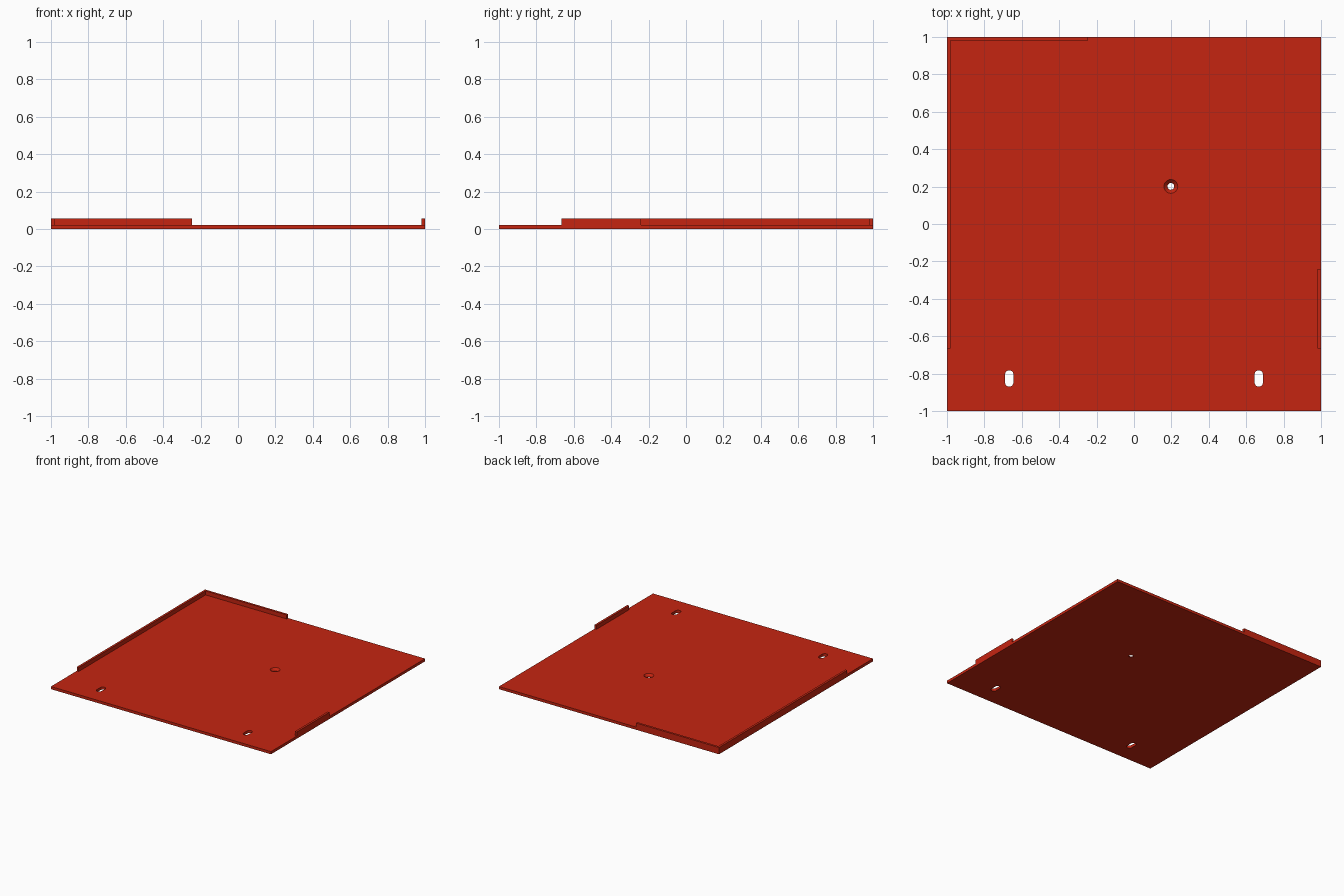
import bpy
import bmesh
from math import pi, cos, sin

cube = bpy.data.objects.get("Cube")
if cube:
    bpy.data.objects.remove(cube, do_unlink=True)

THICK, TOP, WALL = 0.022, 0.055, 0.018
FRONT_STOP = -0.665

red = bpy.data.materials.new("red")
red.use_nodes = True
colour = (0.56, 0.018, 0.0055, 1)
red.diffuse_color = colour
red.node_tree.nodes["Principled BSDF"].inputs["Base Color"].default_value = colour


def loft(name, rings):
    """Closed solid through matching rings of points, bottom to top."""
    bm = bmesh.new()
    loops = [[bm.verts.new(p) for p in ring] for ring in rings]
    n = len(loops[0])
    bm.faces.new(loops[0][::-1])
    bm.faces.new(loops[-1])
    for low, high in zip(loops, loops[1:]):
        for i in range(n):
            j = (i + 1) % n
            bm.faces.new((low[i], low[j], high[j], high[i]))
    bmesh.ops.recalc_face_normals(bm, faces=bm.faces)
    mesh = bpy.data.meshes.new(name)
    bm.to_mesh(mesh)
    bm.free()
    mesh.materials.append(red)
    obj = bpy.data.objects.new(name, mesh)
    bpy.context.collection.objects.link(obj)
    return obj


def prism(name, outline, z0, z1):
    return loft(name, [[(x, y, z) for x, y in outline] for z in (z0, z1)])


def circle(x, y, r, z, n=32):
    return [(x + r * cos(2 * pi * i / n), y + r * sin(2 * pi * i / n), z)
            for i in range(n)]


def slot(x, y, r, half, n=12):
    """Upright slot outline with round ends."""
    return [(x + r * cos(side * pi + pi * i / n),
             y + (half if side == 0 else -half) + r * sin(side * pi + pi * i / n))
            for side in (0, 1) for i in range(n + 1)]


# Base plate
plate = prism("base_plate", [(-1, -1), (1, -1), (1, 1), (-1, 1)], 0, THICK)

# Two slots and a countersunk hole
cutters = [prism("slot_cutter", slot(s * 0.667, -0.826, 0.022, 0.022), -0.1, 0.1)
           for s in (-1, 1)]
cutters.append(loft("countersink_cutter", [
    circle(0.197, 0.201, r, z)
    for r, z in ((0.018, -0.1), (0.018, 0.003), (0.037, THICK), (0.037, 0.1))]))

for cutter in cutters:
    cutter.hide_render = True
    mod = plate.modifiers.new("cut", "BOOLEAN")
    mod.operation = "DIFFERENCE"
    mod.solver = "EXACT"
    mod.object = cutter
    bpy.context.view_layer.objects.active = plate
    bpy.ops.object.modifier_apply(modifier=mod.name)
    bpy.data.objects.remove(cutter, do_unlink=True)

# Raised lip running along the right side and round the back corner
inner = WALL - 1
prism("corner_lip", [(-1, FRONT_STOP), (inner, FRONT_STOP), (inner, -inner),
                     (-0.245, -inner), (-0.245, 1), (-1, 1)], THICK, TOP)

# Short lip on the left side
prism("left_lip", [(-inner, FRONT_STOP), (1, FRONT_STOP), (1, -0.24),
                   (-inner, -0.24)], THICK, TOP)
